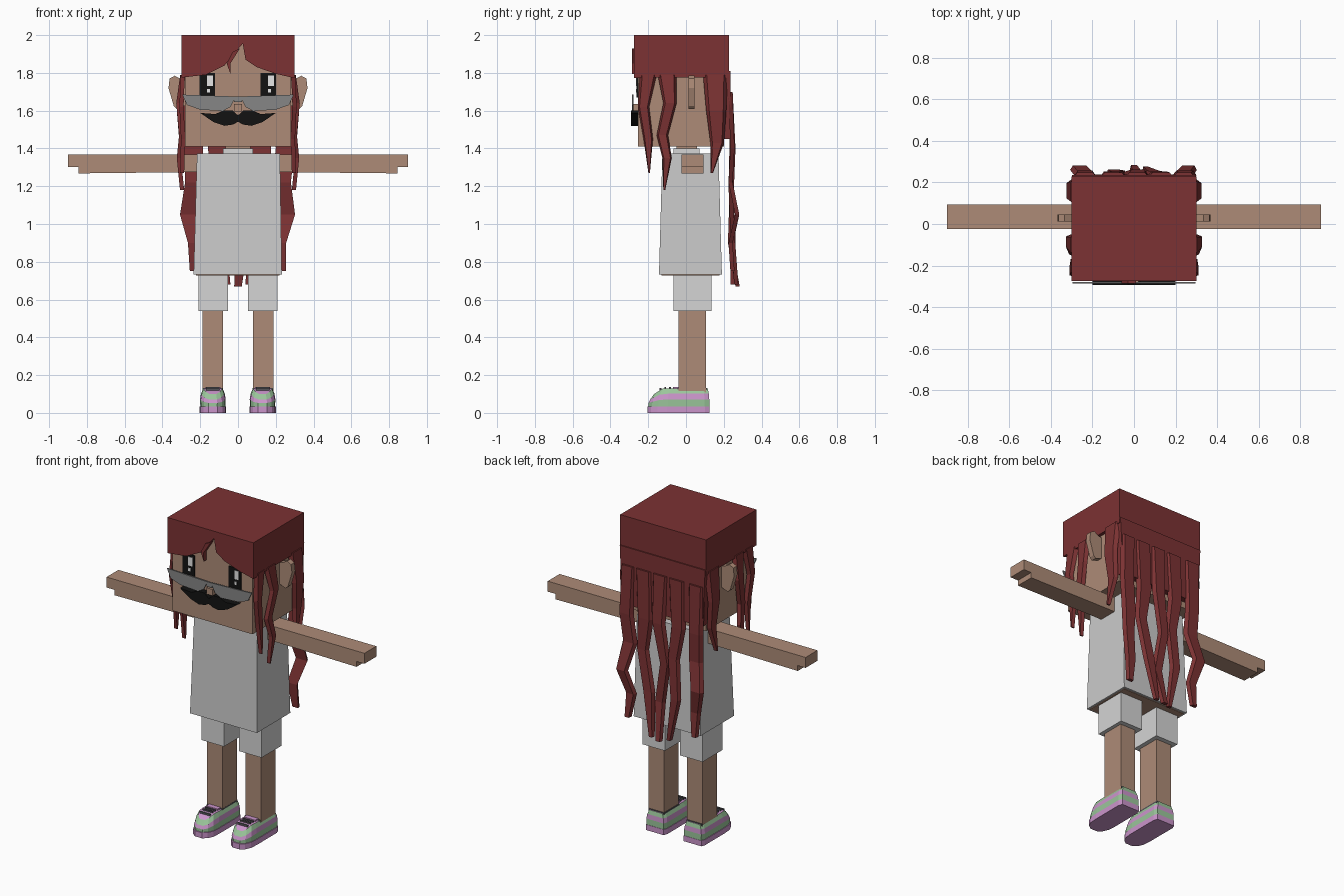
import bpy, bmesh
from mathutils import Vector

cube = bpy.data.objects.get("Cube")
if cube:
    bpy.data.objects.remove(cube, do_unlink=True)


def material(name, r, g, b):
    m = bpy.data.materials.new(name)
    m.use_nodes = True
    m.diffuse_color = (r, g, b, 1)
    m.node_tree.nodes["Principled BSDF"].inputs["Base Color"].default_value = (r, g, b, 1)
    return m


SKIN = material("skin", .42, .26, .185)
HAIR = material("red hair", .2, .032, .033)
SHIRT = material("shirt grey", .6, .6, .6)
SHORTS = material("shorts pale grey", .66, .66, .66)
PINK = material("shoe pink", .6, .3, .6)
GREEN = material("shoe green", .33, .57, .33)
LENS = material("lens grey", .24, .24, .24)
BLACK = material("black", .006, .006, .006)
WHITE = material("white", .9, .9, .9)
LACE = material("lace grey", .09, .09, .1)


def finish(name, bm, *mats):
    bmesh.ops.recalc_face_normals(bm, faces=bm.faces)
    mesh = bpy.data.meshes.new(name)
    bm.to_mesh(mesh)
    bm.free()
    for m in mats:
        mesh.materials.append(m)
    ob = bpy.data.objects.new(name, mesh)
    bpy.context.collection.objects.link(ob)
    return ob


def box(name, x, y, z, mat, top_x=None, top_y=None):
    """Box from ranges, with an optional different top rectangle."""
    bm = bmesh.new()
    for v in bmesh.ops.create_cube(bm, size=1)["verts"]:
        up = v.co.z > 0
        rx, ry = (top_x or x) if up else x, (top_y or y) if up else y
        v.co = (rx[v.co.x > 0], ry[v.co.y > 0], z[up])
    return finish(name, bm, mat)


def plate(name, outline, y, mat):
    """Front-facing outline in x and z, extruded between two y values."""
    bm = bmesh.new()
    face = bm.faces.new([bm.verts.new((px, y[0], pz)) for px, pz in outline])
    ext = bmesh.ops.extrude_face_region(bm, geom=[face])["geom"]
    for v in ext:
        if isinstance(v, bmesh.types.BMVert):
            v.co.y = y[1]
    return finish(name, bm, mat)


def strand(name, path, place, thick=.022):
    """Flat hair lock: path of (across, height, half width, depth)."""
    bm, last = bmesh.new(), None
    for u, z, w, d in path:
        ring = [bm.verts.new(place(u + s * w, d + e * thick, z))
                for s, e in ((-1, 0), (1, 0), (.7, 1), (-.7, 1))]
        if last:
            for i in range(4):
                j = (i + 1) % 4
                bm.faces.new((last[i], last[j], ring[j], ring[i]))
        else:
            bm.faces.new(ring)
        last = ring
    bm.faces.new(last)
    return finish(name, bm, HAIR)


def mirrored(half):
    return half + [(-px, pz) for px, pz in reversed(half) if px != 0]


# Head, hair cap and fringe
box("head", (-.28, .28), (-.255, .2), (1.41, 1.98), SKIN)
box("hair_cap", (-.3, .3), (-.24, .228), (1.775, 2), HAIR)
plate("fringe", [(-.3, 2), (.3, 2), (.3, 1.772), (.2, 1.795), (.1, 1.83), (.04, 1.87),
                 (.025, 1.955), (-.03, 1.89), (-.07, 1.84), (-.17, 1.79), (-.3, 1.775)],
      (-.275, -.24), HAIR)
plate("fringe_lock", [(-.03, 1.91), (-.06, 1.85), (-.04, 1.795), (-.04, 1.85), (.01, 1.93)],
      (-.285, -.258), HAIR)

# Eyes, nose, glasses and moustache
for side, cx in (("right", -.163), ("left", .16)):
    box(side + "_eye", (cx - .042, cx + .042), (-.261, -.254), (1.67, 1.8), BLACK)
    box(side + "_eye_glint", (cx, cx + .03), (-.264, -.26), (1.73, 1.785), WHITE)
    box(side + "_eye_small_glint", (cx, cx + .016), (-.264, -.26), (1.695, 1.715), WHITE)
box("nose", (-.022, .022), (-.285, -.25), (1.595, 1.635), SKIN)
lens = [(.295, 1.685), (.27, 1.63), (.2, 1.605), (.08, 1.598), (.04, 1.62), (.012, 1.675)]
for side, s in (("left", 1), ("right", -1)):
    plate(side + "_lens", [(s * px, pz) for px, pz in lens], (-.287, -.279), LENS)
box("glasses_bridge", (-.02, .02), (-.287, -.279), (1.645, 1.675), LENS)
plate("moustache", mirrored([(0, 1.575), (.03, 1.602), (.075, 1.602), (.12, 1.582), (.2, 1.588),
                             (.13, 1.54), (.07, 1.52), (.025, 1.527), (0, 1.542)]),
      (-.292, -.252), BLACK)

# Side hair, ears, arms and legs, repeated on both sides
side_locks = {
    "front": [(-.2, 1.79, .045, .282), (-.225, 1.62, .03, .288), (-.2, 1.45, .025, .28),
              (-.195, 1.27, .004, .285)],
    "middle": [(-.1, 1.79, .05, .284), (-.085, 1.64, .035, .305), (-.125, 1.47, .03, .29),
               (-.1, 1.35, .025, .302), (-.115, 1.18, .005, .285)],
    "rear": [(.155, 1.79, .065, .284), (.16, 1.6, .053, .302), (.165, 1.43, .036, .288),
             (.137, 1.27, .006, .295)],
}
ear = [(.27, 1.76), (.3, 1.765), (.335, 1.785), (.362, 1.77), (.368, 1.72), (.34, 1.625),
       (.325, 1.61), (.27, 1.63)]
arm = [(.2, 1.368), (.9, 1.368), (.9, 1.302), (.845, 1.302), (.845, 1.268), (.2, 1.275)]


def span(s, a, b):
    return tuple(sorted((s * a, s * b)))


for side, s in (("left", 1), ("right", -1)):
    for name, path in side_locks.items():
        strand(f"{side}_{name}_lock", path, lambda u, d, z, s=s: (s * d, u, z))
    plate(side + "_ear", [(s * px, pz) for px, pz in ear], (.012, .046), SKIN)
    plate(side + "_arm", [(s * px, pz) for px, pz in arm], (-.025, .093), SKIN)
    box(side + "_shorts_leg", span(s, .053, .21), (-.065, .135), (.54, .76), SHORTS)
    box(side + "_leg", span(s, .08, .187), (-.04, .105), (.1, .56), SKIN)

# Long back hair
box("back_hair", (-.28, .28), (.19, .238), (1.45, 1.81), HAIR, (-.298, .298), (.19, .235))
back_locks = [
    [(.24, 1.7, .05, .225), (.25, 1.4, .05, .235), (.23, 1.22, .05, .225), (.262, 1.05, .04, .26),
     (.22, .9, .035, .225), (.235, .75, .02, .235)],
    [(.13, 1.7, .06, .225), (.12, 1.4, .055, .23), (.14, 1.2, .04, .225), (.09, .95, .04, .235),
     (.055, .68, .015, .255)],
    [(.015, 1.7, .055, .225), (.02, 1.4, .045, .24), (-.02, 1.15, .035, .23),
     (.02, .9, .035, .222), (0, .67, .02, .262)],
    [(-.1, 1.7, .06, .225), (-.11, 1.4, .05, .23), (-.08, 1.2, .04, .23), (-.1, .95, .035, .24),
     (-.055, .68, .015, .235)],
    [(-.235, 1.7, .055, .225), (-.235, 1.4, .05, .235), (-.23, 1.22, .05, .225),
     (-.262, 1.05, .045, .26), (-.23, .9, .035, .228), (-.235, .75, .02, .24)],
]
for i, path in enumerate(back_locks):
    strand(f"back_lock_{i + 1}", path, lambda u, d, z: (u, d, z))

# Shirt, collar, neck and the skin seen under the hem
box("shirt", (-.235, .232), (-.143, .19), (.732, 1.372), SHIRT, (-.217, .222), (-.125, .172))
box("shirt_underside", (-.222, .22), (-.13, .177), (.728, .74), SKIN)
box("collar", (-.08, .08), (-.065, .072), (1.365, 1.4), SHORTS)
box("neck", (-.065, .065), (-.05, .058), (1.38, 1.42), SKIN)

# Shoes: rounded outline lofted upwards, coloured by band
half_outline = [(.062, .125), (.07, .1), (.07, -.1), (.066, -.15), (.05, -.185), (.024, -.205)]
outline = mirrored(half_outline)
levels = [(0, 1, 1), (0, 1, 1.0), (0, .95, .97), (.4, .97, .97), (.72, .9, .93), (1, .74, .84)]
band_colour = [0, 0, 1, 0, 1]


def top_height(y):
    return min(.128, .075 + (y + .205) * .68)


def shoe(side, cx):
    bm, last, count = bmesh.new(), None, len(outline)
    for k, (t, sx, sy) in enumerate(levels):
        ring = []
        for px, py in outline:
            y = .02 + (py - .02) * sy if py < 0 else py - (1 - sy) * .06
            z = 0 if k == 0 else .035 + t * (top_height(y) - .035)
            ring.append(bm.verts.new((cx + px * sx, y, z)))
        if last:
            for i in range(count):
                j = (i + 1) % count
                f = bm.faces.new((last[i], last[j], ring[j], ring[i]))
                f.material_index = band_colour[k - 1]
        else:
            bm.faces.new(ring)
        last = ring
    for i in range(count // 2 - 1):
        bm.faces.new((last[i], last[i + 1], last[count - 2 - i], last[count - 1 - i]))
    finish(side + "_shoe", bm, PINK, GREEN)
    # Tongue, heel collar and laces
    box(side + "_shoe_tongue", (cx - .04, cx + .04), (-.07, -.035), (.11, .137), PINK)
    box(side + "_shoe_opening", (cx - .054, cx + .054), (-.045, .11), (.12, .132), LACE)
    for n, y in enumerate((-.135, -.11, -.085)):
        z = top_height(y)
        box(f"{side}_lace_{n + 1}", (cx - .036, cx + .036), (y - .005, y + .005),
            (z - .006, z + .008), LACE)


shoe("left", .13)
shoe("right", -.133)
